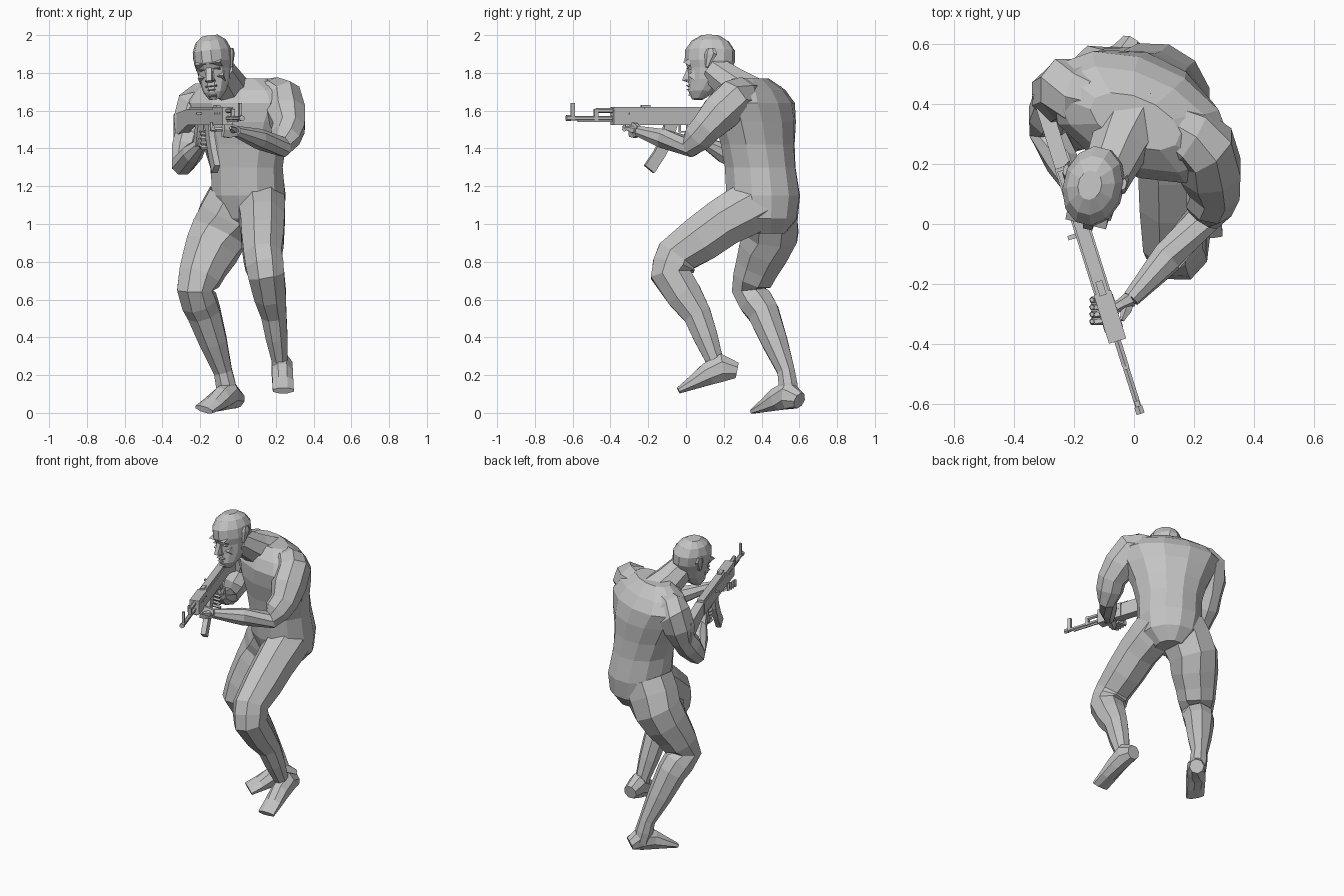
import bpy, bmesh, math
from mathutils import Vector, Matrix

cube = bpy.data.objects.get("Cube")
if cube:
    bpy.data.objects.remove(cube, do_unlink=True)

# One plain material for everything
shade = .55
grey = bpy.data.materials.new("plain grey")
grey.use_nodes = True
grey.diffuse_color = (shade, shade, shade, 1)
principled = grey.node_tree.nodes["Principled BSDF"]
principled.inputs["Base Color"].default_value = grey.diffuse_color


def finish(name, bm, matrix):
    bmesh.ops.recalc_face_normals(bm, faces=bm.faces)
    mesh = bpy.data.meshes.new(name)
    bm.to_mesh(mesh)
    bm.free()
    mesh.materials.append(grey)
    obj = bpy.data.objects.new(name, mesh)
    obj.matrix_world = matrix
    bpy.context.collection.objects.link(obj)


def path_direction(centres, index):
    """Average direction of the path on both sides of one ring."""
    before = centres[max(index - 1, 0)]
    here = centres[index]
    after = centres[min(index + 1, len(centres) - 1)]
    return ((here - before).normalized() + (after - here).normalized()).normalized()


def loft(name, rings, sides=8, level=False, matrix=Matrix()):
    """Skin oval rings (centre, half width, half depth, yaw in degrees)."""
    bm = bmesh.new()
    centres = [Vector(ring[0]) for ring in rings]
    loops = []
    for index, (centre, half_width, half_depth, yaw) in enumerate(rings):
        along = Vector((0, 0, 1)) if level else path_direction(centres, index)
        across = Matrix.Rotation(math.radians(yaw), 3, 'Z') @ Vector((1, 0, 0))
        across = (across - along * across.dot(along)).normalized()
        outward = along.cross(across)
        loop = []
        for step in range(sides):
            angle = math.tau * (step + .5) / sides
            offset = across * half_width * math.cos(angle) + outward * half_depth * math.sin(angle)
            loop.append(bm.verts.new(centres[index] + offset))
        loops.append(loop)
    for lower, upper in zip(loops, loops[1:]):
        for step in range(sides):
            following = (step + 1) % sides
            bm.faces.new((lower[step], lower[following], upper[following], upper[step]))
    bm.faces.new(loops[0])
    bm.faces.new(loops[-1])
    finish(name, bm, matrix)


def limb(name, joints, width=1, swell=.01, sides=8, yaw=0):
    """Run a tapering limb through joints (x, y, z, radius), swelling between them."""
    joints = [Vector(joint) for joint in joints]
    stations = []
    for start, end in zip(joints, joints[1:]):
        middle = start.lerp(end, .5)
        middle.w += swell
        stations += [start, middle]
    stations.append(joints[-1])
    loft(name, [(s.xyz, s.w * width, s.w, yaw) for s in stations], sides)


def prism(name, profile, half, matrix, x=0):
    """Give a (y, z) side profile a thickness across x."""
    bm = bmesh.new()
    face = bm.faces.new([bm.verts.new((x - half, y, z)) for y, z in profile])
    region = bmesh.ops.extrude_face_region(bm, geom=[face])["geom"]
    moved = [item for item in region if isinstance(item, bmesh.types.BMVert)]
    bmesh.ops.translate(bm, vec=(2 * half, 0, 0), verts=moved)
    finish(name, bm, matrix)


def block(name, front, back, bottom, top, half, x=0):
    profile = [(front, bottom), (back, bottom), (back, top), (front, top)]
    prism(name, profile, half, gun, x)


def wedge(name, x, front, z, half, height):
    """Small ridge standing out of the face."""
    root = front + .04
    prism(name, [(root, z - height), (front, z), (root, z + height)], half, head, x)


def foot(name, heel, toe):
    """Shoe-like wedge whose rings rest on the line from heel to toe."""
    heel, toe = Vector(heel), Vector(toe)
    heights = (.045, .08, .065, .04, .018)
    rings = []
    for index, height in enumerate(heights):
        place = heel.lerp(toe, index / (len(heights) - 1))
        place.z += height
        rings.append((place, .045 if index == 0 else .06, height, 0))
    loft(name, rings)


def hand(side, wrist, knuckles, spread, reach, curl):
    """Palm, four fingers bent from reach into curl, and a thumb."""
    wrist, knuckles, spread, reach, curl = map(Vector, (wrist, knuckles, spread, reach, curl))
    thick, thin = .012, .008
    along_y = spread.y != 0
    palm = (.045, .02) if along_y else (.02, .045)
    yaw = 30 if along_y else 0
    loft(side + "_palm", [(wrist, .03, .028, yaw), (wrist.lerp(knuckles, .5), *palm, yaw),
                          (knuckles, *palm, yaw)], sides=6)
    for index in range(4):
        base = knuckles + spread * (index - 1.5)
        bend = base + reach
        path = [base, bend, bend + curl]
        limb(f"{side}_finger_{index + 1}", [(*p, r) for p, r in zip(path, (thick, thick, thin))],
             swell=0, sides=5, yaw=60)
    tip = wrist + spread * 3 + (reach + curl) / 2
    limb(side + "_thumb", [(*wrist, thick), (*tip, thin)], sides=5, yaw=60)


# Torso: leans and untwists steadily from the hips up to the shoulders
hips, chest = Vector((.075, .43, .95)), Vector((.01, .35, 1.7))
torso = []
for z, half_width, half_depth in (
        (.95, .09, .1), (1.03, .18, .17), (1.15, .2, .2), (1.3, .2, .19), (1.42, .23, .19),
        (1.54, .28, .2), (1.64, .33, .19), (1.71, .28, .15), (1.77, .16, .08)):
    rise = (z - hips.z) / (chest.z - hips.z)
    centre = hips.lerp(chest, rise)
    torso.append(((centre.x, centre.y, z), half_width, half_depth, -35 + 11 * rise))
loft("torso", torso, sides=12, level=True)
limb("neck", [(.01, .38, 1.64, .13), (-.05, .26, 1.73, .1), (-.1, .14, 1.82, .08)], swell=0)

# Legs and feet
limb("left_leg", [(.12, .4, 1.12, .15), (.13, .2, 1.01, .14), (.13, -.05, .83, .12),
                  (.15, -.08, .73, .115), (.19, .06, .52, .08), (.22, .15, .28, .05),
                  (.23, .17, .2, .05)], width=.9, swell=.004)
limb("right_leg", [(-.01, .43, 1.12, .16), (-.1, .45, .95, .155), (-.18, .38, .78, .125),
                   (-.23, .33, .65, .095), (-.18, .41, .53, .09), (-.08, .53, .22, .05),
                   (-.05, .55, .08, .05)], width=1.05, swell=.004)
foot("left_foot", (.23, .27, .18), (.24, -.04, .1))
foot("right_foot", (0, .6, .02), (-.18, .37, 0))

# Arms and hands
left_wrist, right_wrist = (-.01, -.25, 1.49), (-.19, .1, 1.43)
limb("left_arm", [(.13, .32, 1.68, .09), (.24, .25, 1.66, .11), (.27, .11, 1.51, .09),
                  (.23, .02, 1.41, .06), (*left_wrist, .03)])
limb("right_arm", [(-.13, .42, 1.67, .09), (-.23, .45, 1.62, .11), (-.26, .41, 1.46, .08),
                   (-.29, .31, 1.32, .065), (*right_wrist, .03)])
hand("left", left_wrist, (-.08, -.29, 1.5), (0, -.024, 0), (-.06, 0, 0), (0, 0, .04))
hand("right", right_wrist, (-.19, .04, 1.44), (0, 0, .024), (0, -.04, 0), (.06, 0, 0))

# Head, turned and tilted towards the stock
head = (Matrix.Translation((-.11, .11, 1.66))
        @ Matrix.Rotation(math.radians(-14), 4, 'Z')
        @ Matrix.Rotation(math.radians(-7), 4, 'Y'))
skull = [(0, .03, .03, -.05), (.04, .06, .07, -.03), (.1, .08, .1, 0), (.16, .09, .115, .01),
         (.2, .1, .135, .01), (.26, .1, .135, .01), (.31, .08, .1, .01), (.34, .04, .05, .01)]
loft("head", [((0, y, z), half_width, half_depth, 0) for z, half_width, half_depth, y in skull],
     sides=12, level=True, matrix=head)
prism("nose", [(-.1, .18), (-.135, .1), (-.1, .09)], .016, head)
wedge("upper_lip", 0, -.11, .07, .03, .01)
wedge("lower_lip", 0, -.11, .05, .02, .01)
wedge("chin", 0, -.1, .02, .02, .02)
for sign, side in ((1, "left"), (-1, "right")):
    wedge(side + "_brow", sign * .04, -.12, .19, .03, .02)
    wedge(side + "_eye", sign * .04, -.105, .16, .016, .01)
    wedge(side + "_cheek", sign * .05, -.09, .12, .02, .03)
    wedge(side + "_nostril", sign * .015, -.12, .1, .01, .01)
    ear = [((sign * .09, .02, .16), .01, .01, 0), ((sign * .1, .04, .23), .012, .035, 0),
           ((sign * .1, .04, .26), .01, .02, 0)]
    loft(side + "_ear", ear, sides=6, level=True, matrix=head)

# Rifle body, pointing along its own -y
gun = Matrix.Translation((-.178, 0, 1.57)) @ Matrix.Rotation(math.radians(17.5), 4, 'Z')
block("receiver", -.24, .2, -.045, .035, .028)
block("receiver_cover", -.24, .19, .035, .05, .022)
block("handguard", -.41, -.24, -.045, .05, .03)
prism("stock", [(.19, -.04), (.27, -.06), (.46, -.12), (.46, .01), (.2, .04)], .026, gun)
prism("pistol_grip", [(.06, -.04), (.11, -.04), (.15, -.16), (.1, -.16)], .016, gun)

# Magazine curving forward as it drops
rear_edge, front_edge = [], []
for step in range(4):
    drop = step / 3
    y, z = -.05 - .13 * drop ** 1.5, -.04 - .26 * drop
    rear_edge.append((y, z))
    front_edge.append((y - .07 + .02 * drop, z + .04 * drop))
prism("magazine", rear_edge + front_edge[::-1], .016, gun)

# Rifle fittings
block("trigger_guard", -.04, .06, -.085, -.077, .007)
block("trigger_guard_front", -.04, -.03, -.085, -.04, .007)
block("trigger", 0, .01, -.075, -.04, .004)
block("rear_sight", -.25, -.2, .045, .06, .012)
block("bolt_handle", -.04, -.025, .01, .02, .02, x=-.035)
block("gas_block", -.51, -.49, -.02, .04, .01)
block("front_sight", -.64, -.62, -.02, .07, .008)
block("cleaning_rod", -.6, -.4, -.03, -.02, .004)


def tube(name, front, back, z, radius):
    loft(name, [((0, y, z), radius, radius, 0) for y in (front, back)], sides=6, matrix=gun)


tube("barrel", -.66, -.4, -.01, .012)
tube("muzzle", -.665, -.64, -.01, .016)
tube("gas_tube", -.5, -.4, .03, .013)
for index in range(3):
    for sign in (-1, 1):
        front = -.37 + index * .045
        block("vent", front, front + .025, .01, .02, .002, x=sign * .03)
